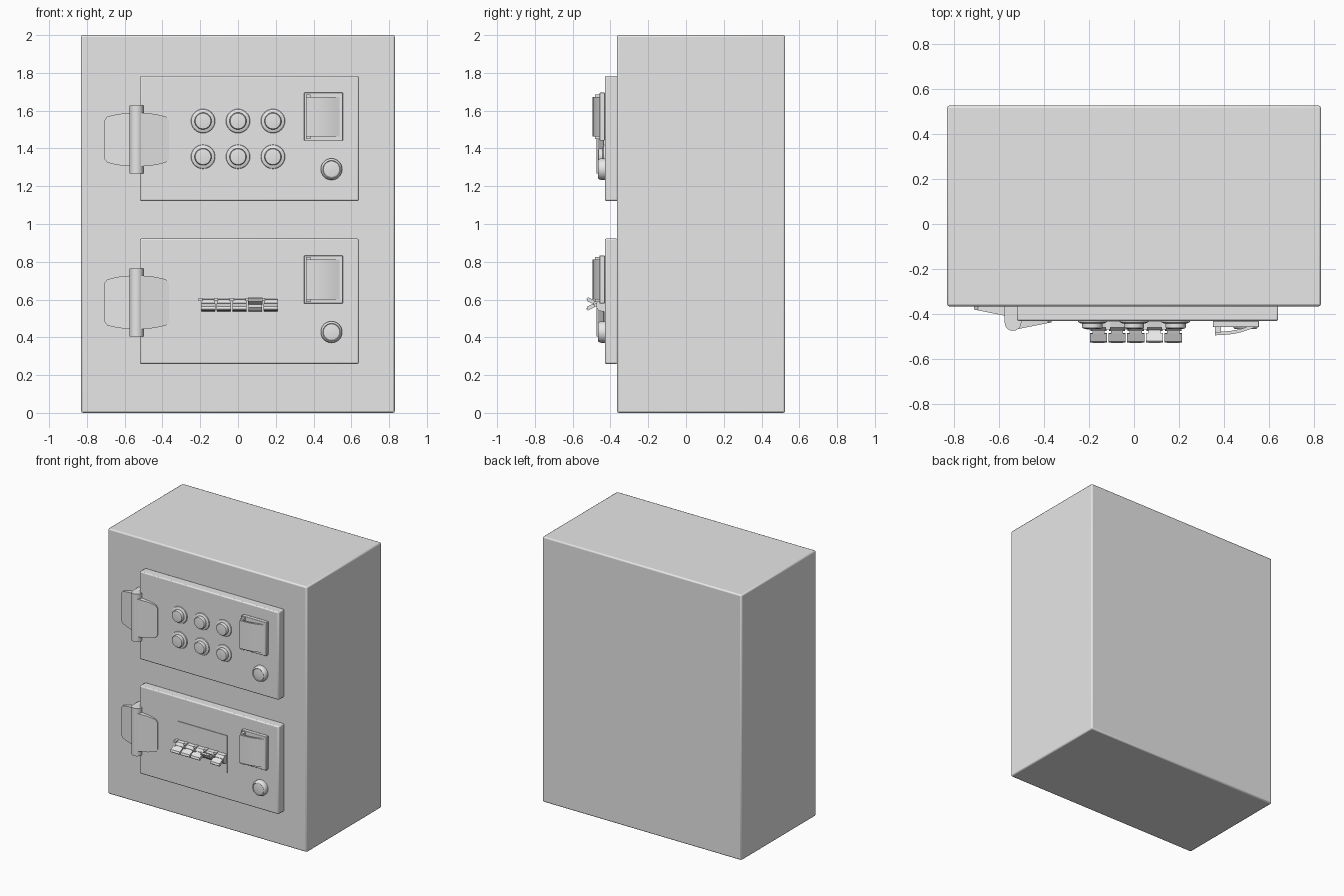
import bpy, bmesh, math

old = bpy.data.objects.get("Cube")
if old:
    bpy.data.objects.remove(old, do_unlink=True)

grey = bpy.data.materials.new("painted grey")
grey.use_nodes = True
grey.diffuse_color = (0.8, 0.8, 0.8, 1)
grey.node_tree.nodes["Principled BSDF"].inputs["Base Color"].default_value = (0.8, 0.8, 0.8, 1)

FACE = -0.365    # cabinet front
DOOR = -0.43     # door front


def loft(name, rings, bevel=0, angle=30):
    """Skin a stack of equal-length rings and cap both ends."""
    bm = bmesh.new()
    rows = [[bm.verts.new(p) for p in ring] for ring in rings]
    n = len(rows[0])
    for a, b in zip(rows, rows[1:]):
        for i in range(n):
            j = (i + 1) % n
            bm.faces.new((a[i], a[j], b[j], b[i]))
    bm.faces.new(rows[0][::-1])
    bm.faces.new(rows[-1])
    bmesh.ops.recalc_face_normals(bm, faces=bm.faces)
    mesh = bpy.data.meshes.new(name)
    bm.to_mesh(mesh)
    bm.free()
    mesh.materials.append(grey)
    ob = bpy.data.objects.new(name, mesh)
    bpy.context.collection.objects.link(ob)
    if bevel:
        mod = ob.modifiers.new("edge", "BEVEL")
        mod.width, mod.segments = bevel, 2
    bpy.ops.object.select_all(action="DESELECT")
    ob.select_set(True)
    bpy.context.view_layer.objects.active = ob
    bpy.ops.object.shade_smooth_by_angle(angle=math.radians(angle))
    return ob


def box(name, x0, x1, y0, y1, z0, z1, bevel=0):
    return loft(name, [[(x0, y0, z), (x1, y0, z), (x1, y1, z), (x0, y1, z)]
                       for z in (z0, z1)], bevel)


def turned(name, x, z, profile, sides=32):
    """Round part along y from (radius, y) pairs."""
    turn = [2 * math.pi * i / sides for i in range(sides)]
    return loft(name, [[(x + r * math.cos(t), y, z + r * math.sin(t)) for t in turn]
                       for r, y in profile])


def bar(name, outline, x0, x1):
    """Extrude a (y, z) outline along x."""
    return loft(name, [[(x, y, z) for y, z in outline] for x in (x0, x1)])


def hinge(label, z):
    cx, r = -0.537, 0.037
    # U-shaped barrel
    arc = [math.pi * (1 + i / 12) for i in range(13)]
    u = [(cx + r * math.cos(t), DOOR - 0.007 + r * math.sin(t)) for t in arc]
    u += [(cx + r, FACE), (cx - r, FACE)]
    loft(label + " hinge barrel", [[(x, y, z + h) for x, y in u] for h in (-0.18, 0.18)])
    # tapering leaves, mirrored around the barrel
    half = [(0, 0.145), (0.10, 0.135), (0.155, 0.122), (0.172, 0.10)]
    outline = half + [(d, -h) for d, h in reversed(half)]
    for side, name, back, tip in ((-1, "cabinet", FACE, -0.38), (1, "door", DOOR, -0.436)):
        slope = 0.2
        front = [(cx + side * d, tip - slope * (0.172 - d), z + h) for d, h in outline]
        rear = [(x, back + 0.005, zz) for x, y, zz in front]
        loft(f"{label} {name} hinge leaf", [rear, front])


def latch(label, z):
    box(label + " latch plate", 0.35, 0.555, -0.458, DOOR, z - 0.127, z + 0.127, 0.003)
    # curved pull tab
    path = [(0.36, -0.494), (0.40, -0.492), (0.44, -0.488), (0.48, -0.479),
            (0.51, -0.469), (0.54, -0.457)]
    rear = [(x, min(y + 0.015, -0.45)) for x, y in reversed(path)]
    tab = path + rear
    loft(label + " latch tab", [[(x, y, z + h) for x, y in tab] for h in (-0.105, 0.105)])
    # hinge lugs of the tab
    for s in (-1, 1):
        box(label + " latch lug", 0.36, 0.385, -0.482, -0.455, z + s * 0.11 - 0.008,
            z + s * 0.11 + 0.008)


# Cabinet
box("cabinet", -0.83, 0.83, FACE, 0.525, 0, 2, 0.01)

# Two doors with hinge, latch and round lock
for label, base in (("lower", 0.26), ("upper", 1.122)):
    box(label + " door", -0.52, 0.64, DOOR, FACE + 0.005, base, base + 0.662, 0.008)
    hinge(label, base + 0.325)
    latch(label, base + 0.446)
    turned(label + " lock", 0.495, base + 0.168,
           [(0.057, DOOR), (0.057, -0.45), (0.053, -0.461), (0.046, -0.467),
            (0.043, -0.464), (0.02, -0.467)])

# Push buttons
for x in (-0.185, 0, 0.185):
    for z in (1.356, 1.545):
        turned("button collar", x, z, [(0.064, DOOR), (0.062, -0.436), (0.05, -0.442)])
        turned("push button", x, z, [(0.045, DOOR), (0.045, -0.458), (0.041, -0.464), (0.025, -0.466)])

# Breaker window with a seam
box("breaker plate left", -0.198, 0.128, -0.435, DOOR, 0.46, 0.742)
box("breaker plate right", 0.131, 0.212, -0.435, DOOR, 0.46, 0.742)

# Breakers with tilted toggles; one is flipped up
toggle = [(-0.455, 0.009), (-0.49, -0.002), (-0.522, -0.016), (-0.527, -0.026),
          (-0.519, -0.031), (-0.486, -0.015), (-0.455, -0.009)]
for i in range(5):
    x = -0.158 + i * 0.083
    up = -1 if i == 3 else 1
    bar("breaker body", [(DOOR, 0.535), (-0.46, 0.54), (-0.475, 0.558), (-0.475, 0.582),
                         (-0.46, 0.6), (DOOR, 0.605)], x - 0.036, x + 0.036)
    bar("toggle neck", [(y, 0.577 + up * h) for y, h in toggle], x - 0.027, x + 0.027)
    grip = [(-0.487, 0.002), (-0.522, -0.013), (-0.526, -0.028), (-0.519, -0.035), (-0.484, -0.018)]
    bar("toggle grip", [(y, 0.577 + up * h) for y, h in grip], x - 0.038, x + 0.038)
    box("breaker tab", x - 0.052, x - 0.03, -0.468, DOOR, 0.592, 0.607)
